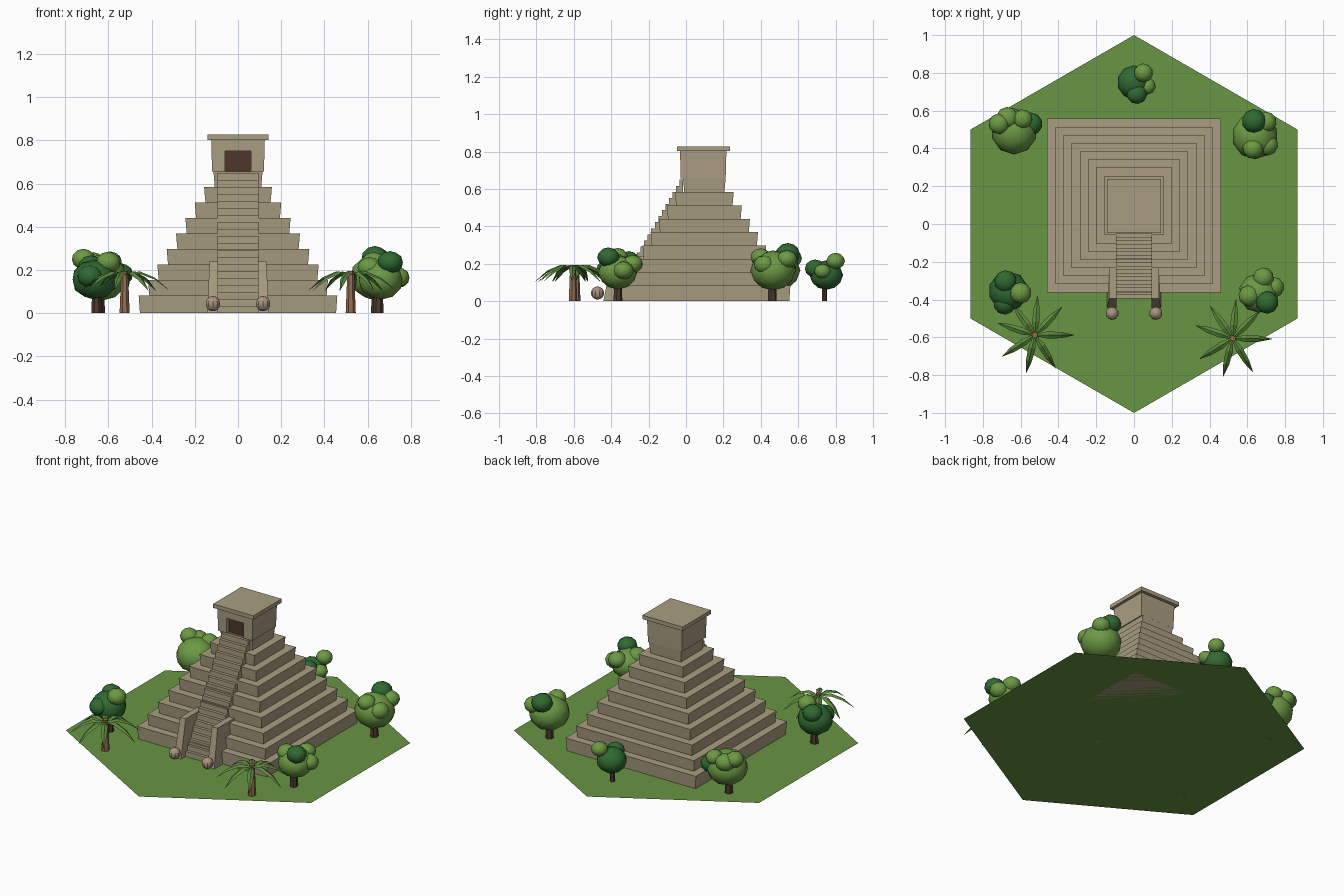
import bpy, bmesh
from math import cos, sin, radians, pi
from mathutils import Vector, Matrix

cube = bpy.data.objects.get("Cube")
if cube:
    bpy.data.objects.remove(cube, do_unlink=True)


def material(name, r, g, b):
    def lin(c):
        c /= 255
        return c / 12.92 if c < 0.04 else ((c + 0.055) / 1.055) ** 2.4
    m = bpy.data.materials.new(name)
    m.use_nodes = True
    col = (lin(r), lin(g), lin(b), 1)
    m.diffuse_color = col
    m.node_tree.nodes["Principled BSDF"].inputs["Base Color"].default_value = col
    return m


stone = material("sandstone", 170, 158, 130)
ball_stone = material("rosy stone", 168, 148, 128)
door_brown = material("dark doorway", 78, 54, 43)
grass = material("grass", 104, 149, 66)
leaf_light = material("light leaf", 108, 154, 68)
leaf_dark = material("dark leaf", 48, 106, 50)
leaf_palm = material("palm leaf", 92, 138, 60)
bark = material("dark bark", 78, 58, 46)
palm_bark = material("palm bark", 150, 108, 78)


def finish(name, bm, mat, smooth=False, recalc=True):
    if recalc:
        bmesh.ops.recalc_face_normals(bm, faces=bm.faces)
    for f in bm.faces:
        f.smooth = smooth
    me = bpy.data.meshes.new(name)
    bm.to_mesh(me)
    bm.free()
    me.materials.append(mat)
    ob = bpy.data.objects.new(name, me)
    bpy.context.collection.objects.link(ob)
    return ob


def block(name, center, half, z0, z1, mat, flare=0.0):
    """Box that may be a little wider at its top than at its bottom."""
    bm = bmesh.new()
    bmesh.ops.create_cube(bm, size=2)
    for v in bm.verts:
        top = v.co.z > 0
        k = 0 if top else flare
        v.co = (center[0] + v.co.x * (half[0] - k),
                center[1] + v.co.y * (half[1] - k), z1 if top else z0)
    return finish(name, bm, mat)


def prism(name, profile, x0, x1, mat):
    """Extrude a (y, z) profile along x."""
    bm = bmesh.new()
    face = bm.faces.new([bm.verts.new((x0, y, z)) for y, z in profile])
    out = bmesh.ops.extrude_face_region(bm, geom=[face])
    new = [g for g in out["geom"] if isinstance(g, bmesh.types.BMVert)]
    bmesh.ops.translate(bm, verts=new, vec=(x1 - x0, 0, 0))
    return finish(name, bm, mat)


def post(name, x, y, z1, r0, r1, sides, mat):
    bm = bmesh.new()
    bmesh.ops.create_cone(bm, cap_ends=True, segments=sides, radius1=r0, radius2=r1,
                          depth=z1, matrix=Matrix.Translation((x, y, z1 / 2)))
    return finish(name, bm, mat)


# Ground hexagon with corners to the front and back
bm = bmesh.new()
bm.faces.new([bm.verts.new((cos(pi / 6 + i * pi / 3), sin(pi / 6 + i * pi / 3), 0))
              for i in range(6)])
finish("ground", bm, grass, recalc=False)

# Stepped pyramid
CY = 0.098
z = 0
for i in range(9):
    top = 0.083 + 0.0715 * i
    half = 0.46 - 0.0433 * i
    block(f"tier_{i + 1}", (0, CY), (half, half), z, top, stone, 0.006)
    z = top

# Temple with recessed doorway and slab roof
TY = 0.092
temple = block("temple", (0, TY), (0.124, 0.124), z, 0.803, stone, 0.004)
cutter = block("door_cutter", (0, TY - 0.124), (0.06, 0.03), z - 0.02, 0.752, stone)
cutter.hide_render = True
mod = temple.modifiers.new("doorway", "BOOLEAN")
mod.object = cutter
mod.operation = "DIFFERENCE"
bpy.context.view_layer.objects.active = temple
bpy.ops.object.modifier_apply(modifier="doorway")
bpy.data.objects.remove(cutter, do_unlink=True)
block("doorway", (0, TY - 0.094), (0.06, 0.003), z, 0.752, door_brown)
block("roof", (0, TY + 0.002), (0.142, 0.142), 0.803, 0.828, stone)

# Staircase
steps, rise, run, front = 20, 0.0325, 0.019, -0.395
profile = [(front, 0)]
for i in range(steps):
    y = front + i * run
    profile += [(y, (i + 1) * rise), (y + run, (i + 1) * rise)]
profile.append((front + steps * run, 0))
prism("staircase", profile, -0.095, 0.095, stone)

# Balustrades and stone balls beside the stairs
for side, label in ((1, "left"), (-1, "right")):
    ob = prism(f"{label}_balustrade",
               [(-0.442, 0), (-0.395, 0.24), (-0.2, 0.24), (-0.2, 0)],
               0.093 * side, 0.132 * side, stone)
    for v in ob.data.vertices:
        if v.co.z < 0.1 and abs(v.co.x) > 0.1:
            v.co.x += 0.01 * side
    bm = bmesh.new()
    bmesh.ops.create_uvsphere(bm, u_segments=10, v_segments=8, radius=0.035,
                              matrix=Matrix.Translation((0.116 * side, -0.473, 0.044)))
    finish(f"{label}_stone_ball", bm, ball_stone)


# Round trees: trunk position, then foliage blobs as (dx, dy, z, radius, colour)
def tree(name, x, y, r, blobs):
    post(f"{name}_trunk", x, y, 0.12, r, r * 0.8, 7, bark)
    for i, (dx, dy, bz, br, mat) in enumerate(blobs):
        bm = bmesh.new()
        bmesh.ops.create_icosphere(bm, subdivisions=2, radius=br)
        turn = Matrix.Rotation(i * 1.3 + x, 4, "Z") @ Matrix.Diagonal((1, 1, 0.88, 1))
        bmesh.ops.transform(bm, verts=bm.verts,
                            matrix=Matrix.Translation((x + dx, y + dy, bz)) @ turn)
        finish(f"{name}_foliage_{i + 1}", bm, mat, smooth=True)


L, D = leaf_light, leaf_dark
tree("back_tree", 0.0, 0.74, 0.015,
     [(0, 0.01, 0.14, 0.09, D), (0.05, 0.06, 0.215, 0.05, L),
      (0.07, -0.01, 0.16, 0.045, L), (0.015, -0.05, 0.175, 0.055, D)])
tree("back_left_tree", 0.64, 0.46, 0.025,
     [(0, 0.005, 0.165, 0.122, L), (-0.005, 0.085, 0.255, 0.064, D),
      (0.06, 0.08, 0.225, 0.055, L), (0.065, -0.04, 0.195, 0.058, L),
      (-0.01, -0.06, 0.235, 0.055, L)])
tree("back_right_tree", -0.64, 0.48, 0.025,
     [(0.005, 0.01, 0.165, 0.122, L), (0.095, 0.05, 0.18, 0.06, D),
      (-0.03, 0.08, 0.23, 0.06, L), (-0.075, 0.05, 0.25, 0.055, L),
      (0.05, 0.075, 0.24, 0.052, L)])
tree("front_right_tree", -0.655, -0.36, 0.025,
     [(-0.01, 0.005, 0.155, 0.105, D), (0.055, -0.005, 0.235, 0.057, L),
      (-0.03, -0.06, 0.17, 0.06, D), (-0.025, 0.055, 0.215, 0.06, D)])
tree("front_left_tree", 0.65, -0.365, 0.025,
     [(0.01, 0, 0.155, 0.105, L), (0.055, -0.05, 0.235, 0.06, D),
      (0.09, 0.03, 0.165, 0.055, L), (0.035, 0.08, 0.2, 0.055, L),
      (-0.04, -0.015, 0.21, 0.057, L)])


# Palms: folded, drooping fronds around a thin trunk
def palm(name, x, y, turn):
    post(f"{name}_trunk", x, y, 0.195, 0.024, 0.016, 7, palm_bark)
    bm = bmesh.new()
    # along the frond: distance out, height, half width
    ribs = [(0.005, 0.182, 0.006), (0.07, 0.194, 0.019),
            (0.14, 0.165, 0.016), (0.208, 0.105, 0.001)]
    for a in (0, 46, 86, 126, 162, 213, 257, 302):
        rot = Matrix.Rotation(radians(a + turn), 3, "Z")
        rows = []
        for d, h, w in ribs:
            rows.append([bm.verts.new(rot @ Vector((d, s * w, h - abs(s) * w * 0.6))
                                      + Vector((x, y, 0))) for s in (-1, 0, 1)])
        for p, q in zip(rows, rows[1:]):
            for k in (0, 1):
                bm.faces.new((p[k], q[k], q[k + 1], p[k + 1]))
    finish(f"{name}_fronds", bm, leaf_palm, recalc=False)


palm("front_right_palm", -0.525, -0.588, 0)
palm("front_left_palm", 0.522, -0.605, -1)
